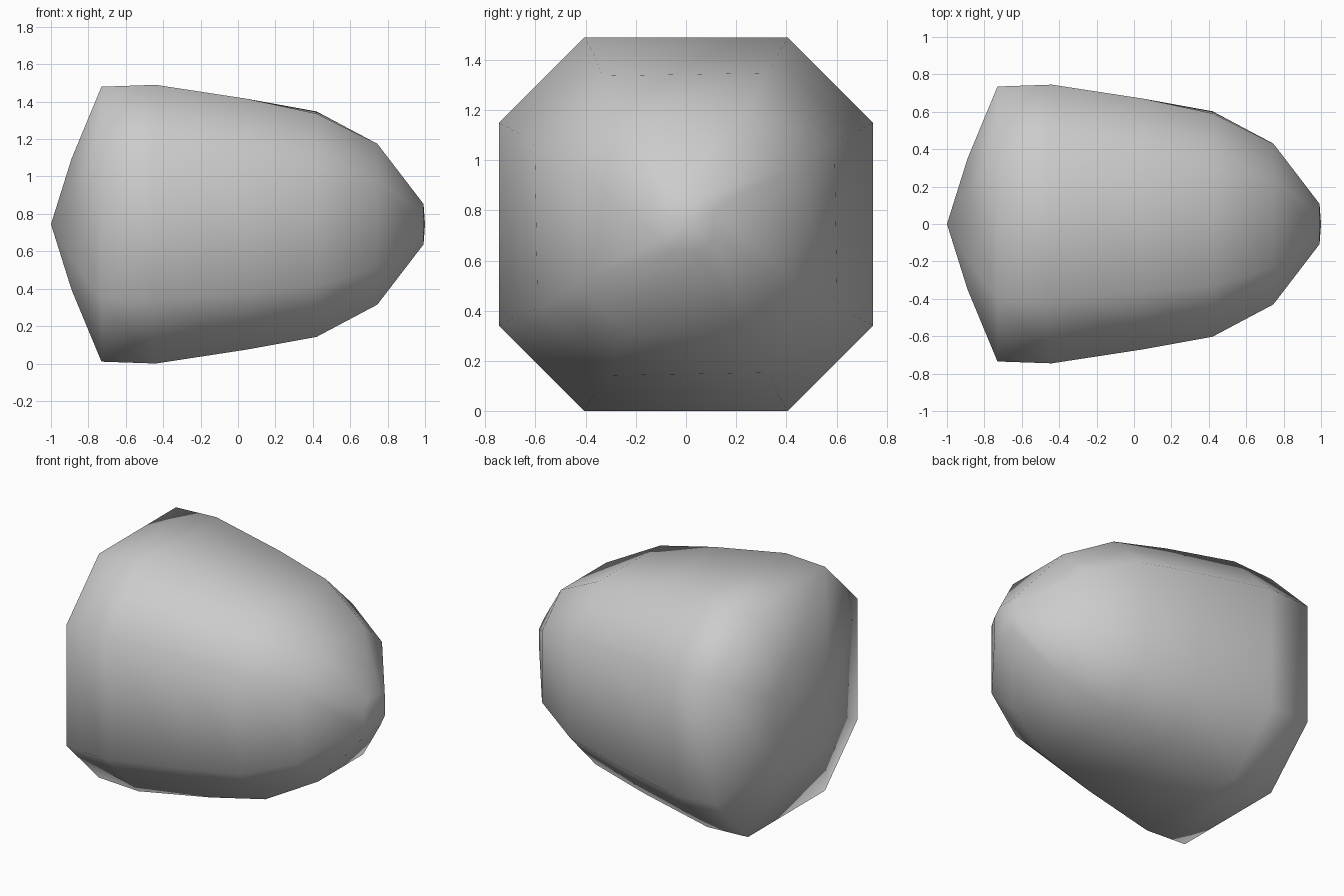
import bpy, bmesh, math

if "Cube" in bpy.data.objects:
    bpy.data.objects.remove(bpy.data.objects["Cube"])

# One plain grey for the whole stone
grey = bpy.data.materials.new("stone grey")
grey.diffuse_color = (0.6, 0.6, 0.6, 1)
grey.use_nodes = True
grey.node_tree.nodes["Principled BSDF"].inputs["Base Color"].default_value = grey.diffuse_color

# Profile along x: (x, radius to the flat side, twist in degrees)
rings = [(-0.89, 0.35, 0), (-0.73, 0.735, 0), (-0.44, 0.745, 0), (0.05, 0.67, 0),
         (0.42, 0.597, 1), (0.745, 0.43, 0), (0.992, 0.108, 0)]
CENTRE_Z = 0.745
CORNER = 0.543  # half width of a flat side, as a share of the radius


def octagon(r, twist):
    """Squarish octagon in the y-z plane, counter-clockwise."""
    a, k = math.radians(twist), CORNER
    corners = [(1, -k), (1, k), (k, 1), (-k, 1), (-1, k), (-1, -k), (-k, -1), (k, -1)]
    return [(r * (y * math.cos(a) - z * math.sin(a)),
             r * (y * math.sin(a) + z * math.cos(a))) for y, z in corners]


# Loft the rings and close both ends with a shallow point
bm = bmesh.new()
loops = [[bm.verts.new((x, y, z + CENTRE_Z)) for y, z in octagon(r, t)] for x, r, t in rings]
back = bm.verts.new((-1, 0, CENTRE_Z))
tip = bm.verts.new((1, 0, CENTRE_Z))
for i in range(8):
    j = (i + 1) % 8
    for a, b in zip(loops, loops[1:]):
        bm.faces.new((a[i], a[j], b[j], b[i]))
    bm.faces.new((back, loops[0][j], loops[0][i]))
    bm.faces.new((tip, loops[-1][i], loops[-1][j]))
bmesh.ops.recalc_face_normals(bm, faces=bm.faces)
for f in bm.faces:
    f.smooth = True

mesh = bpy.data.meshes.new("tapered_stone")
bm.to_mesh(mesh)
bm.free()
mesh.materials.append(grey)
bpy.context.collection.objects.link(bpy.data.objects.new("tapered_stone", mesh))
